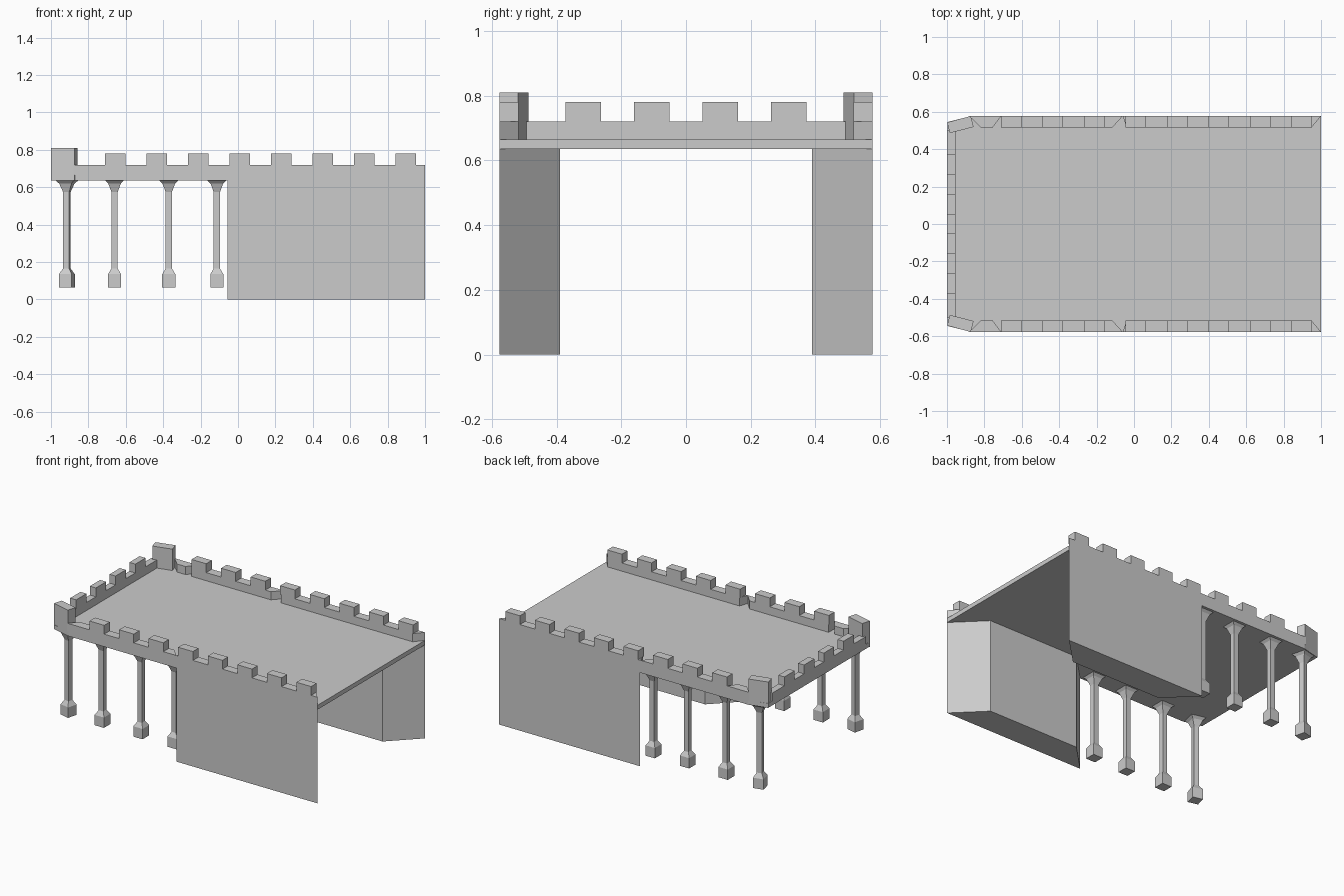
import bpy, bmesh, math

if "Cube" in bpy.data.objects:
    bpy.data.objects.remove(bpy.data.objects["Cube"])

YO, YI = 0.577, 0.517          # outer and inner parapet faces
Z0, Z1, ZP, ZM = 0.635, 0.665, 0.72, 0.78


def loft(bm, rings):
    """Join equal-length rings of points into a closed solid."""
    vs = [[bm.verts.new(p) for p in r] for r in rings]
    n = len(vs[0])
    bm.faces.new(vs[0])
    bm.faces.new(vs[-1])
    for a, b in zip(vs, vs[1:]):
        for i in range(n):
            j = (i + 1) % n
            bm.faces.new((a[i], a[j], b[j], b[i]))


def prism(bm, outline, lo, hi):
    loft(bm, [[(x, y, z) for x, y in outline] for z in (lo, hi)])


def rect(x0, x1, y0, y1):
    return [(x0, y0), (x1, y0), (x1, y1), (x0, y1)]


def finish(name, bm):
    bmesh.ops.recalc_face_normals(bm, faces=bm.faces)
    me = bpy.data.meshes.new(name)
    bm.to_mesh(me)
    bm.free()
    bpy.context.collection.objects.link(bpy.data.objects.new(name, me))


# Deck slab with clipped left corners
bm = bmesh.new()
prism(bm, [(1, -YO), (1, YO), (-0.87, YO), (-0.998, 0.545),
           (-0.998, -0.545), (-0.87, -YO)], Z0, Z1)
finish("deck", bm)

# Left parapet and its merlons
bm = bmesh.new()
prism(bm, rect(-1, -0.955, -0.5, 0.5), Z1, ZP)
for k in range(4):
    c = -0.317 + k * 0.2115
    prism(bm, rect(-1, -0.955, c - 0.055, c + 0.055), ZP, ZM)
finish("left_parapet", bm)

for side, s in (("front", -1), ("back", 1)):
    # Side parapet: mitred sections (outer start, outer end, inner start, inner end)
    bm = bmesh.new()
    for a, b, c, d in ((-0.88, -0.71, -0.82, -0.755),
                       (-0.71, -0.06, -0.71, -0.115),
                       (-0.06, 1.0, -0.04, 0.95)):
        prism(bm, [(a, s * YO), (b, s * YO), (d, s * YI), (c, s * YI)], Z1, ZP)
    for k in range(8):
        c = -0.656 + k * 0.222
        prism(bm, rect(c - 0.055, c + 0.055, s * YI, s * YO), ZP, ZM)
    finish(side + "_parapet", bm)

    # Angled corner turret
    bm = bmesh.new()
    prism(bm, [(-1, s * 0.543), (-0.873, s * YO), (-0.857, s * 0.519),
               (-0.984, s * 0.486)], Z0, 0.81)
    finish(side + "_corner_turret", bm)

    # Supporting wall with splayed ends
    bm = bmesh.new()
    prism(bm, [(1, s * YO), (-0.057, s * YO), (0.13, s * 0.39), (0.812, s * 0.39)], 0, Z0)
    finish(side + "_wall", bm)

    # Columns: square profile of (half width, height)
    profile = ((0.035, 0.065), (0.035, 0.135), (0.017, 0.165), (0.017, 0.575),
               (0.03, 0.61), (0.034, 0.62), (0.05, 0.636))
    for i, cx in enumerate((-0.915, -0.66, -0.37, -0.113)):
        bm = bmesh.new()
        turn = s * math.radians(14) if i == 0 else 0
        rings = []
        for h, z in profile:
            r = h * math.sqrt(2)
            rings.append([(cx + r * math.cos(turn + math.pi * (q + 0.5) / 2),
                           s * 0.51 + r * math.sin(turn + math.pi * (q + 0.5) / 2), z)
                          for q in range(4)])
        loft(bm, rings)
        finish("%s_column_%d" % (side, i + 1), bm)
